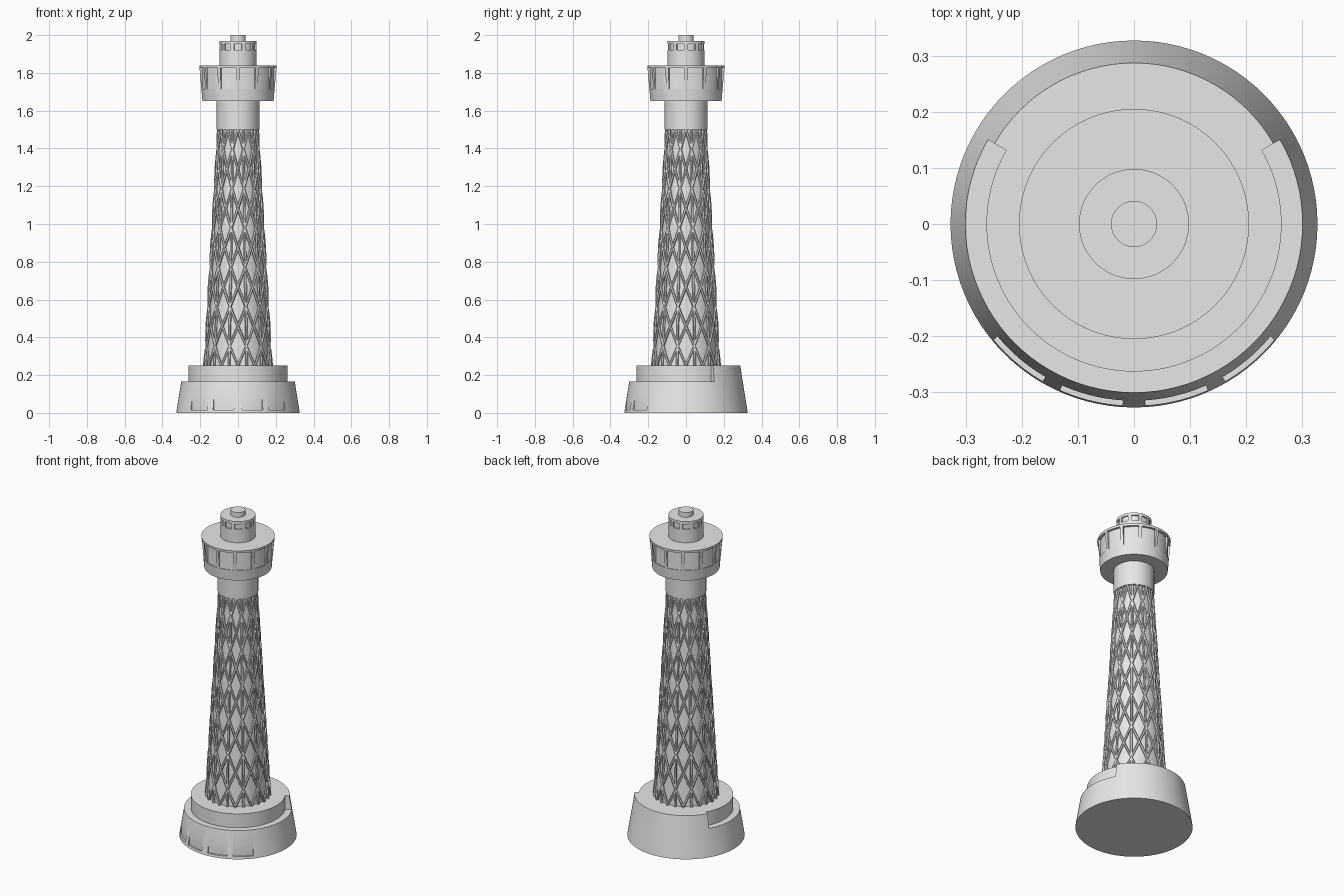
import bpy
import bmesh
from math import sin, cos, radians

cube = bpy.data.objects.get("Cube")
if cube:
    bpy.data.objects.remove(cube, do_unlink=True)

GREY = (0.8, 0.8, 0.8, 1.0)
grey = bpy.data.materials.new("light grey")
grey.use_nodes = True
grey.diffuse_color = GREY
grey.node_tree.nodes["Principled BSDF"].inputs["Base Color"].default_value = GREY


def polar(r, degrees, z):
    """Point at an angle measured from the front (-y) towards +x."""
    a = radians(degrees)
    return (r * sin(a), -r * cos(a), z)


def add_object(name, bm):
    bmesh.ops.recalc_face_normals(bm, faces=bm.faces)
    mesh = bpy.data.meshes.new(name)
    bm.to_mesh(mesh)
    bm.free()
    mesh.materials.append(grey)
    ob = bpy.data.objects.new(name, mesh)
    bpy.context.collection.objects.link(ob)
    return ob


def activate(ob):
    bpy.ops.object.select_all(action='DESELECT')
    ob.select_set(True)
    bpy.context.view_layer.objects.active = ob


def smooth(ob):
    activate(ob)
    bpy.ops.object.shade_smooth_by_angle(angle=radians(30))


def drum(name, r_bottom, r_top, z0, z1, sides=96):
    bm = bmesh.new()
    loops = [[bm.verts.new(polar(r, 360 * i / sides, z)) for i in range(sides)]
             for r, z in ((r_bottom, z0), (r_top, z1))]
    low, high = loops
    for i in range(sides):
        j = (i + 1) % sides
        bm.faces.new((low[i], low[j], high[j], high[i]))
    bm.faces.new(low)
    bm.faces.new(high)
    return add_object(name, bm)


def ring_sector(bm, r0, r1, z0, z1, start, end):
    """Closed block bent around the axis."""
    steps = max(4, int((end - start) / 3))
    rows = []
    for i in range(steps + 1):
        a = start + (end - start) * i / steps
        rows.append([bm.verts.new(polar(r, a, z))
                     for r, z in ((r0, z0), (r1, z0), (r1, z1), (r0, z1))])
    for p, q in zip(rows, rows[1:]):
        for k in range(4):
            m = (k + 1) % 4
            bm.faces.new((p[k], p[m], q[m], q[k]))
    bm.faces.new(rows[0])
    bm.faces.new(rows[-1])


def carve(ob, r0, r1, z0, z1, centres, width):
    """Cut a row of curved niches out of a drum."""
    bm = bmesh.new()
    for c in centres:
        ring_sector(bm, r0, r1, z0, z1, c - width / 2, c + width / 2)
    cutter = add_object("niche_cutter", bm)
    cutter.hide_render = True
    mod = ob.modifiers.new("niches", 'BOOLEAN')
    mod.operation = 'DIFFERENCE'
    mod.solver = 'EXACT'
    mod.object = cutter
    activate(ob)
    bpy.ops.object.modifier_apply(modifier=mod.name)
    bpy.data.objects.remove(cutter, do_unlink=True)


# Base with a stepped terrace around the front and four low niches
base = drum("base", 0.327, 0.287, 0, 0.25)
carve(base, 0.263, 0.45, 0.165, 0.35, [0], 240)
carve(base, 0.315, 0.4, 0.015, 0.12, [-40.3, -13.8, 13.8, 40.3], 20.4)
smooth(base)

# Tapered shaft and the plain neck above it
Z0, Z1 = 0.25, 1.5
smooth(drum("shaft_core", 0.168, 0.099, Z0, Z1))
smooth(drum("neck", 0.113, 0.113, Z1, 1.66))

# Lattice of upright ribs and crossing spiral ribs
curve = bpy.data.curves.new("lattice", 'CURVE')
curve.dimensions = '3D'
curve.bevel_depth = 0.007
curve.bevel_resolution = 1
curve.use_fill_caps = True
ROWS, RIBS, STEPS = 6, 12, 48
for k in range(RIBS):
    for twist in (-1, 0, 1):
        spline = curve.splines.new('POLY')
        spline.points.add(STEPS)
        start = 360 / RIBS * (k if twist else k + 0.5)
        for i, point in enumerate(spline.points):
            t = i / STEPS
            r = 0.178 + (0.105 - 0.178) * t
            angle = start + twist * t * ROWS * 360 / RIBS
            point.co = (*polar(r, angle, Z0 + (Z1 - Z0) * t), 1)
lattice = bpy.data.objects.new("lattice", curve)
bpy.context.collection.objects.link(lattice)
curve.materials.append(grey)
activate(lattice)
bpy.ops.object.convert(target='MESH')
smooth(lattice)

# Flared gallery with twelve recessed windows
gallery = drum("gallery", 0.188, 0.205, 1.65, 1.84)
carve(gallery, 0.190, 0.3, 1.715, 1.826, [15 + 30 * i for i in range(12)], 25)
smooth(gallery)

# Lantern room with small windows, and the cap
lantern = drum("lantern_room", 0.098, 0.098, 1.835, 1.97)
carve(lantern, 0.090, 0.2, 1.922, 1.954, [36 * i for i in range(10)], 25)
smooth(lantern)
smooth(drum("cap", 0.041, 0.041, 1.965, 2.0, 48))
